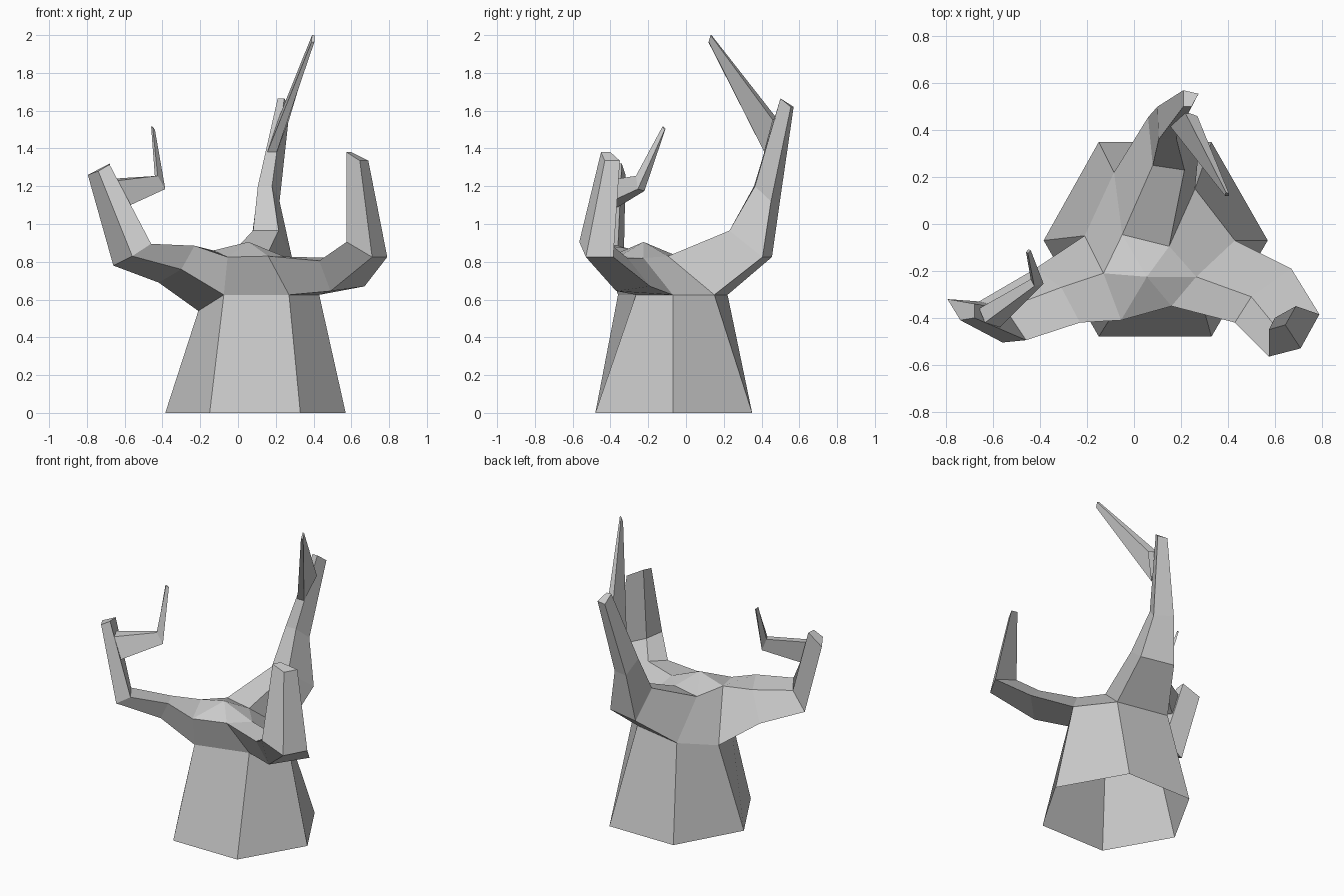
import bpy, bmesh


def make_mesh(name, verts, faces):
    bm = bmesh.new()
    vs = [bm.verts.new(v) for v in verts]
    for f in faces:
        bm.faces.new([vs[i] for i in f])
    bmesh.ops.recalc_face_normals(bm, faces=bm.faces)
    mesh = bpy.data.meshes.new(name)
    bm.to_mesh(mesh)
    bm.free()
    obj = bpy.data.objects.new(name, mesh)
    bpy.context.collection.objects.link(obj)
    return obj


def loft(name, rings):
    """Square tube through four-point rings, open at the root, capped at the tip."""
    verts = [p for r in rings for p in r]
    faces = []
    for k in range(len(rings) - 1):
        a = 4 * k
        for i in range(4):
            j = (i + 1) % 4
            faces.append((a + i, a + j, a + 4 + j, a + 4 + i))
    n = len(verts)
    faces.append((n - 4, n - 3, n - 2, n - 1))
    return make_mesh(name, verts, faces)


# Trunk: open six-sided flare, shoulder ring, crotch ring and raised centre
base = [(-.15, -.48, 0), (.33, -.48, 0), (.57, -.07, 0),
        (.33, .35, 0), (-.15, .35, 0), (-.385, -.07, 0)]
low = [(-.075, -.36, .625), (.27, -.265, .625), (.43, -.07, .625),
       (.26, .15, .625), (-.085, .22, .625), (-.21, -.05, .54)]
top = [(-.055, -.41, .825), (.16, -.35, .83), (.265, -.225, .82),
       (.15, -.095, .83), (-.05, -.045, .83), (-.13, -.21, .86)]
faces = []
for i in range(6):
    j = (i + 1) % 6
    faces.append((i, j, 6 + j, 6 + i))
    if i % 2 == 0:                       # odd sides grow into branches
        faces.append((6 + i, 6 + j, 12 + j, 12 + i))
    faces.append((12 + i, 12 + j, 18))
make_mesh("trunk", base + low + top + [(.055, -.225, .905)], faces)


def root(i):
    j = (i + 1) % 6
    return [top[i], top[j], low[j], low[i]]


# Right branch
loft("right_branch", [
    root(1),
    [(.43, -.42, .805), (.50, -.31, .82), (.67, -.19, .67), (.49, -.37, .645)],
    [(.575, -.565, .905), (.59, -.42, .91), (.79, -.385, .825), (.71, -.53, .825)],
    [(.575, -.45, 1.38), (.60, -.40, 1.38), (.69, -.35, 1.335), (.645, -.43, 1.335)]])

# Back branch
loft("back_branch", [
    root(3),
    [(.215, .23, .965), (.08, .25, .965), (.06, .455, .825), (.285, .405, .825)],
    [(.18, .365, 1.20), (.105, .36, 1.20), (.10, .50, 1.14), (.22, .45, 1.12)],
    [(.245, .50, 1.665), (.21, .50, 1.665), (.21, .57, 1.62), (.275, .555, 1.62)]])

# Left branch
loft("left_branch", [
    root(5),
    [(-.31, -.27, .86), (-.23, -.42, .885), (-.30, -.40, .76), (-.42, -.19, .69)],
    [(-.55, -.36, .885), (-.46, -.495, .895), (-.56, -.505, .83), (-.66, -.33, .78)],
    [(-.68, -.34, 1.32), (-.68, -.40, 1.315), (-.74, -.41, 1.28), (-.795, -.32, 1.26)]])

# Twig on the left branch, bent upward
loft("left_twig", [
    [(-.66, -.36, 1.24), (-.635, -.42, 1.23), (-.57, -.44, 1.10), (-.61, -.36, 1.09)],
    [(-.44, -.235, 1.25), (-.425, -.265, 1.255), (-.385, -.255, 1.185), (-.415, -.22, 1.175)],
    [(-.46, -.12, 1.515), (-.452, -.125, 1.515), (-.44, -.112, 1.50), (-.45, -.108, 1.505)]])

# Twig on the back branch
loft("back_twig", [
    [(.155, .415, 1.38), (.205, .415, 1.38), (.27, .46, 1.55), (.215, .48, 1.56)],
    [(.388, .12, 1.96), (.405, .12, 1.965), (.405, .13, 2.0), (.392, .135, 2.0)]])
